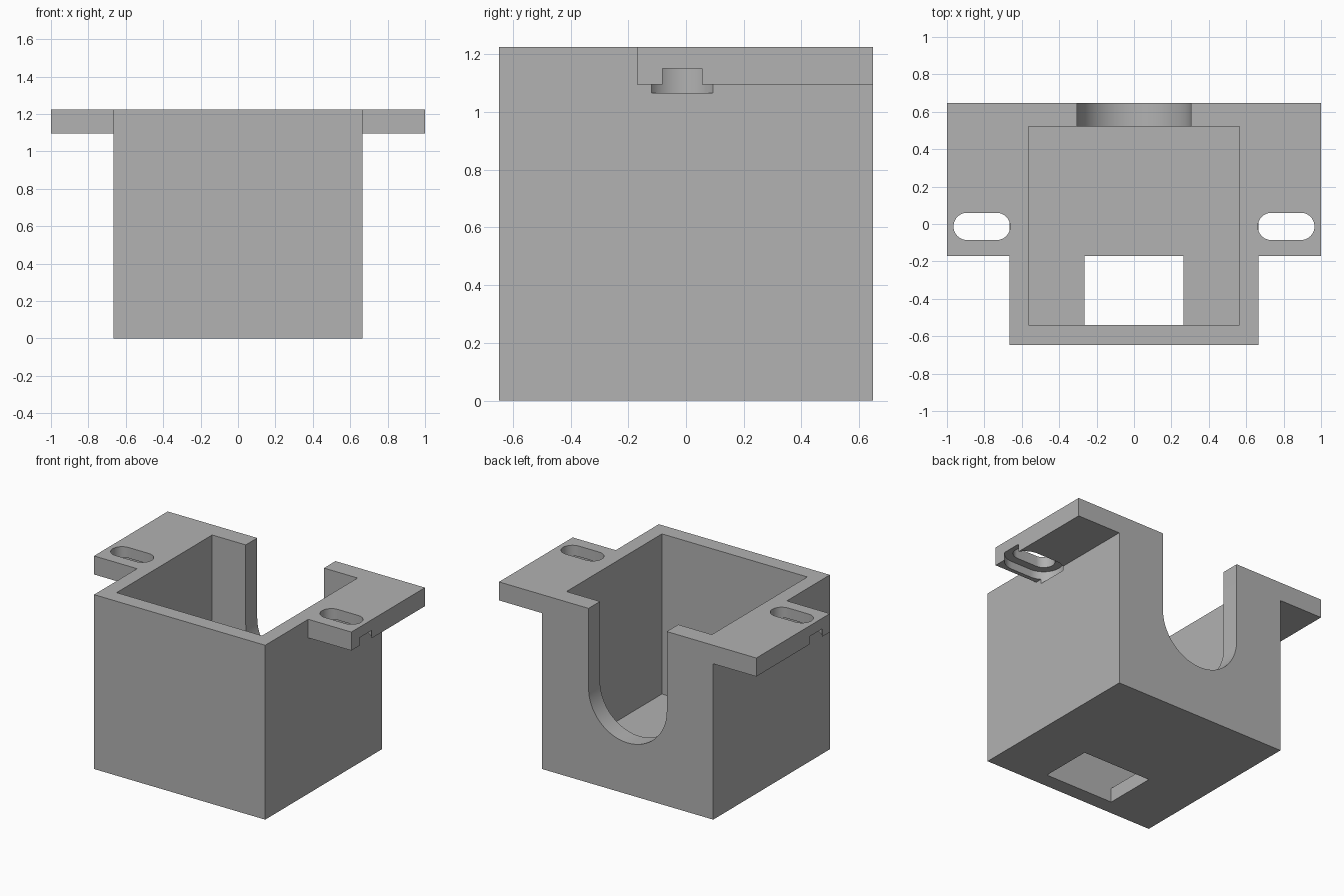
import bpy, bmesh, math

if "Cube" in bpy.data.objects:
    bpy.data.objects.remove(bpy.data.objects["Cube"])

grey = bpy.data.materials.new("plain grey")
grey.diffuse_color = (0.445, 0.445, 0.445, 1)
grey.use_nodes = True
grey.node_tree.nodes["Principled BSDF"].inputs["Base Color"].default_value = grey.diffuse_color


def prism(name, outline, low, high, axis="z"):
    """Extrude a closed 2D outline along z, or along y for an (x, z) outline."""
    place = (lambda u, v, w: (u, v, w)) if axis == "z" else (lambda u, v, w: (u, w, v))
    bm = bmesh.new()
    a = [bm.verts.new(place(u, v, low)) for u, v in outline]
    b = [bm.verts.new(place(u, v, high)) for u, v in outline]
    n = len(outline)
    bm.faces.new(a)
    bm.faces.new(b)
    for i in range(n):
        j = (i + 1) % n
        bm.faces.new((a[i], a[j], b[j], b[i]))
    bmesh.ops.recalc_face_normals(bm, faces=bm.faces)
    mesh = bpy.data.meshes.new(name)
    bm.to_mesh(mesh)
    bm.free()
    obj = bpy.data.objects.new(name, mesh)
    bpy.context.collection.objects.link(obj)
    obj.data.materials.append(grey)
    return obj


def rect(x0, x1, y0, y1):
    return [(x0, y0), (x1, y0), (x1, y1), (x0, y1)]


def arc(cx, cy, r, start, end, steps=24):
    angles = [math.radians(start + (end - start) * i / steps) for i in range(steps + 1)]
    return [(cx + r * math.cos(t), cy + r * math.sin(t)) for t in angles]


def stadium(x0, x1, cy, r):
    return arc(x1, cy, r, -90, 90) + arc(x0, cy, r, 90, 270)


TOP, BACK, WALL_X = 1.225, 0.6475, 0.665

# Box and mounting ears share one T-shaped top outline
ear_front = -0.17
body = prism("box_body", [(-WALL_X, -BACK), (WALL_X, -BACK), (WALL_X, ear_front),
                          (1, ear_front), (1, BACK), (-1, BACK),
                          (-1, ear_front), (-WALL_X, ear_front)], 0, TOP)

# Space under each ear, inner cavity, floor window and rounded cable opening
cutters = [
    prism("cavity_cutter", rect(-0.565, 0.565, -0.54, 0.52), 0.10, 1.5),
    prism("floor_window_cutter", rect(-0.265, 0.265, -0.54, -0.17), -0.2, 0.2),
    prism("cable_opening_cutter",
          arc(0, 0.665, 0.304, 180, 360, 40) + [(0.304, 1.5), (-0.304, 1.5)],
          0.40, 0.9, "y"),
]
for side, label in ((-1, "left"), (1, "right")):
    x0, x1 = sorted((side * WALL_X, side * 1.3))
    cutters.append(prism(label + "_under_ear_cutter", rect(x0, x1, -0.9, 0.9), -0.2, 1.095))
    # Screw slot with a wider recess beneath
    s0, s1 = sorted((side * 0.735, side * 0.892))
    cutters.append(prism(label + "_slot_cutter", stadium(s0, s1, -0.013, 0.073), 1.0, 1.5))
    cutters.append(prism(label + "_recess_cutter", stadium(s0, s1, -0.013, 0.128), 1.065, 1.15))

for cutter in cutters:
    cut = body.modifiers.new(cutter.name, "BOOLEAN")
    cut.operation = "DIFFERENCE"
    cut.solver = "EXACT"
    cut.object = cutter
    # The slot only pierces the ear, so its cutter starts inside the recess
    if "slot" in cutter.name:
        for v in cutter.data.vertices:
            v.co.z = max(v.co.z, 1.10)

# Apply the cuts, then remove the helpers
bpy.context.view_layer.objects.active = body
body.select_set(True)
for name in [m.name for m in body.modifiers]:
    bpy.ops.object.modifier_apply(modifier=name)
for cutter in cutters:
    bpy.data.objects.remove(cutter)
bpy.ops.object.shade_smooth_by_angle(angle=math.radians(30))
